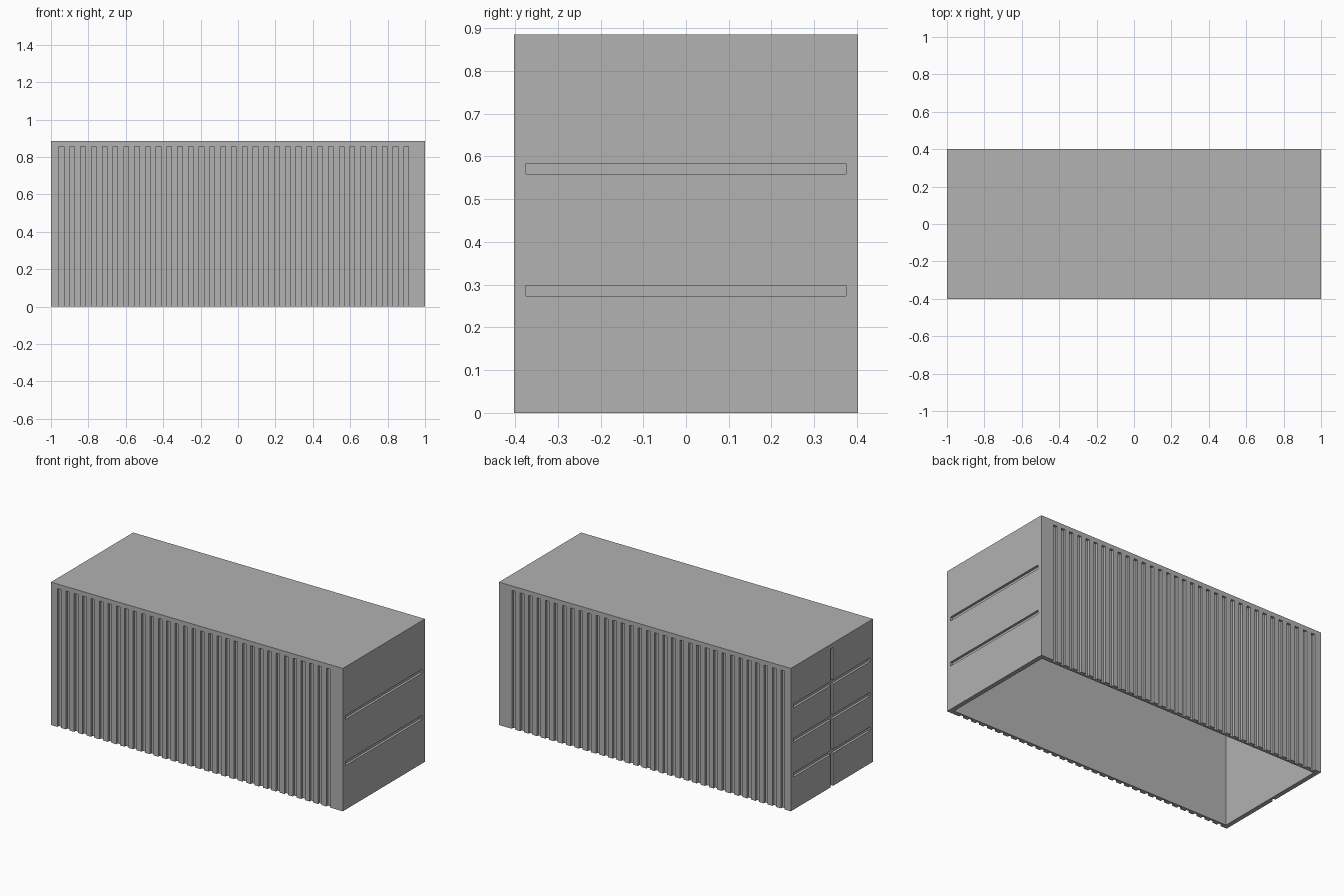
import bpy
import bmesh
from mathutils import Matrix, Vector

if "Cube" in bpy.data.objects:
    bpy.data.objects.remove(bpy.data.objects["Cube"])

HX, HY, H = 1.0, 0.402, 0.885      # half length, half width, height
WALL, DEPTH, SLOT = 0.028, 0.015, 0.025
TOP = H - WALL                     # upper end of the grooves and the cavity
OUT = 0.05                         # cutter overshoot

grey = bpy.data.materials.new("container_grey")
grey.use_nodes = True
colour = (0.445, 0.445, 0.445, 1)
grey.diffuse_color = colour
grey.node_tree.nodes["Principled BSDF"].inputs["Base Color"].default_value = colour


def add_box(bm, low, high):
    low, high = Vector(low), Vector(high)
    mat = Matrix.Translation((low + high) / 2) @ Matrix.Diagonal((*(high - low), 1))
    bmesh.ops.create_cube(bm, size=1, matrix=mat)


def make_object(name, boxes):
    bm = bmesh.new()
    for low, high in boxes:
        add_box(bm, low, high)
    mesh = bpy.data.meshes.new(name)
    bm.to_mesh(mesh)
    bm.free()
    mesh.materials.append(grey)
    obj = bpy.data.objects.new(name, mesh)
    bpy.context.scene.collection.objects.link(obj)
    return obj


# Container body and its open-bottomed cavity
body = make_object("container_body", [((-HX, -HY, 0), (HX, HY, H))])
cavity = make_object("cavity_cutter", [
    ((-HX + WALL, -HY + WALL, -OUT), (HX - WALL, HY - WALL, TOP))])

# Upright corrugation grooves on both long sides
grooves = []
for i in range(33):
    x = -0.956 + i * 0.0576
    grooves.append(((x, -HY - OUT, -OUT), (x + SLOT, -HY + DEPTH, TOP)))
    grooves.append(((x, HY - DEPTH, -OUT), (x + SLOT, HY + OUT, TOP)))

# Two level grooves on the closed end
reach = HY - WALL
for i in (1, 2):
    z = TOP * i / 3
    grooves.append(((HX - DEPTH, -reach, z - SLOT / 2), (HX + OUT, reach, z + SLOT / 2)))

# Three level grooves and the centre seam on the door end
for i in (1, 2, 3):
    z = TOP * i / 4
    grooves.append(((-HX - OUT, -reach, z - SLOT / 2), (-HX + DEPTH, reach, z + SLOT / 2)))
seam = make_object("door_seam_cutter", [
    ((-HX - OUT, -SLOT / 2, -OUT), (-HX + DEPTH, SLOT / 2, TOP))])
groove_cutter = make_object("groove_cutter", grooves)

# Carve the body, then drop the cutters
cutters = (cavity, groove_cutter, seam)
for cutter in cutters:
    cutter.hide_render = True
    mod = body.modifiers.new(cutter.name, "BOOLEAN")
    mod.operation = "DIFFERENCE"
    mod.solver = "EXACT"
    mod.object = cutter
bpy.context.view_layer.update()
carved = bpy.data.meshes.new_from_object(
    body.evaluated_get(bpy.context.evaluated_depsgraph_get()))
body.modifiers.clear()
body.data = carved
carved.name = "container_body"
for cutter in cutters:
    bpy.data.objects.remove(cutter)
